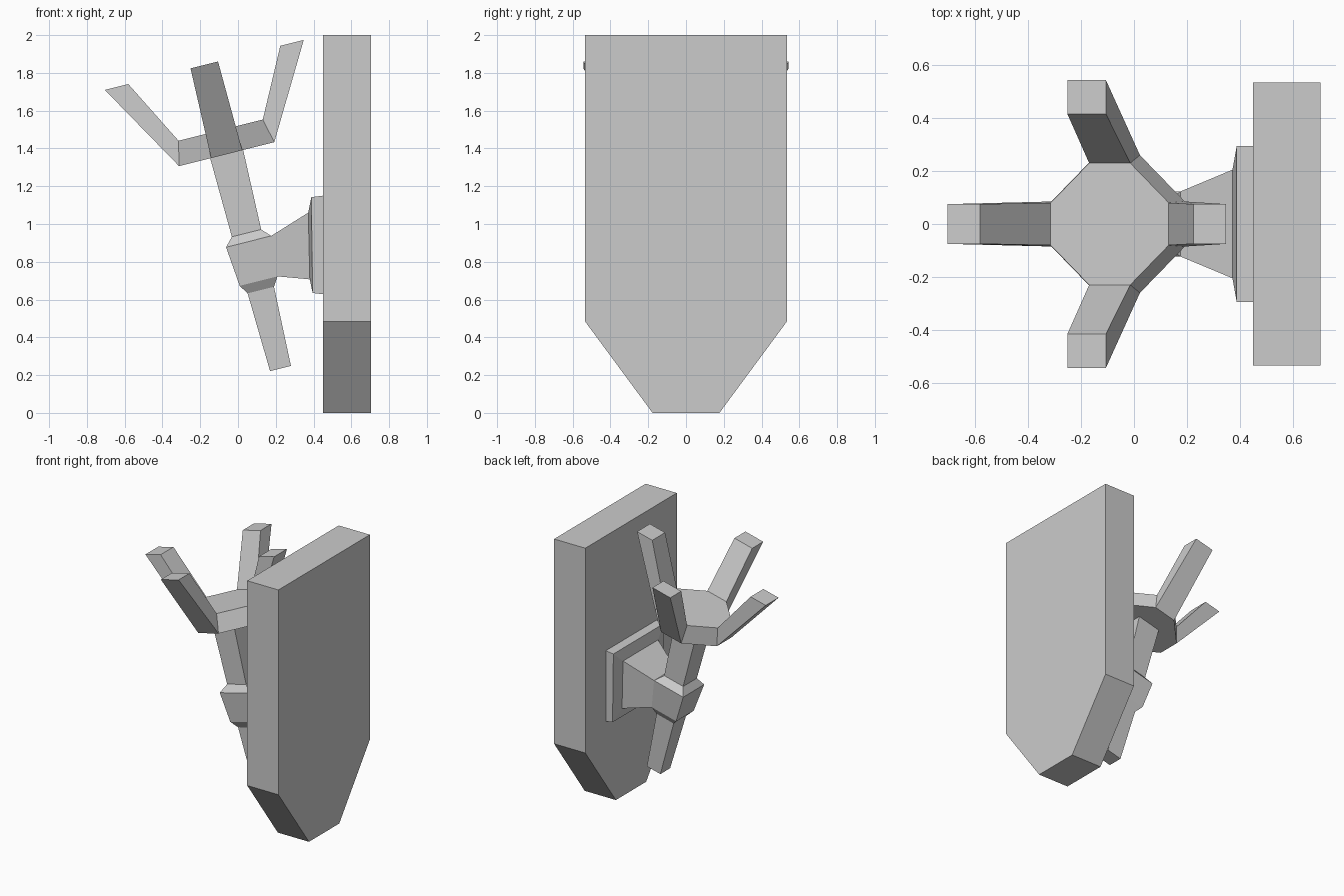
import bpy, bmesh, math
from mathutils import Matrix, Vector

if "Cube" in bpy.data.objects:
    bpy.data.objects.remove(bpy.data.objects["Cube"])

# Torch axis: leans away from the wall around Y, local z runs along the handle
TILT = Matrix.Translation((0.225, 0, 0.235)) @ Matrix.Rotation(-math.atan2(0.285, 1.135), 4, 'Y')


def loft(name, rings, matrix=Matrix()):
    """Skin equal-length rings of points and cap both ends."""
    bm = bmesh.new()
    loops = [[bm.verts.new(matrix @ Vector(p)) for p in ring] for ring in rings]
    n = len(loops[0])
    for a, b in zip(loops, loops[1:]):
        for i in range(n):
            j = (i + 1) % n
            bm.faces.new((a[i], a[j], b[j], b[i]))
    bm.faces.new(loops[0])
    bm.faces.new(loops[-1])
    bmesh.ops.recalc_face_normals(bm, faces=bm.faces)
    mesh = bpy.data.meshes.new(name)
    bm.to_mesh(mesh)
    bm.free()
    obj = bpy.data.objects.new(name, mesh)
    bpy.context.collection.objects.link(obj)
    return obj


def square(r, z):
    return [(-r, -r, z), (r, -r, z), (r, r, z), (-r, r, z)]


def octagon(r, h, z):
    return [(r, -h, z), (r, h, z), (h, r, z), (-h, r, z),
            (-r, h, z), (-r, -h, z), (-h, -r, z), (h, -r, z)]


def upright(x_low, x_high, y, z_low, z_high):
    return [(x_low, -y, z_low), (x_low, y, z_low), (x_high, y, z_high), (x_high, -y, z_high)]


# Wall slab with a pointed, cut-off bottom
half = [(0.535, 2), (0.535, 0.485), (0.177, 0)]
outline = half + [(-y, z) for y, z in reversed(half)]
loft("wall_slab", [[(x, y, z) for y, z in outline] for x in (0.45, 0.705)])

# Square handle with its collar
loft("handle", [square(r, z) for r, z in (
    (0.057, 0), (0.072, 0.428), (0.103, 0.477), (0.123, 0.693), (0.08, 0.739), (0.09, 1.172))], TILT)

# Eight-sided head
loft("head", [octagon(0.26, 0.085, 1.17), octagon(0.23, 0.08, 1.301)], TILT)

# Four prongs growing from the head sides
for k in range(4):
    base = [(0.26, -0.085, 1.17), (0.26, 0.085, 1.17), (0.23, 0.08, 1.301), (0.23, -0.08, 1.301)]
    tip = [(0.543, -0.075, 1.657), (0.543, 0.075, 1.657), (0.415, 0.075, 1.657), (0.415, -0.075, 1.657)]
    loft(f"prong_{k + 1}", [base, tip], TILT @ Matrix.Rotation(k * math.pi / 2, 4, 'Z'))

# Flared bracket from the collar to its wall plate
collar_face = [TILT @ Vector(p) for p in (
    (0.103, -0.103, 0.477), (0.103, 0.103, 0.477), (0.123, 0.123, 0.693), (0.123, -0.123, 0.693))]
loft("bracket", [collar_face,
                 upright(0.38, 0.372, 0.205, 0.707, 1.06),
                 upright(0.395, 0.388, 0.295, 0.635, 1.142),
                 upright(0.45, 0.45, 0.295, 0.628, 1.15)])
